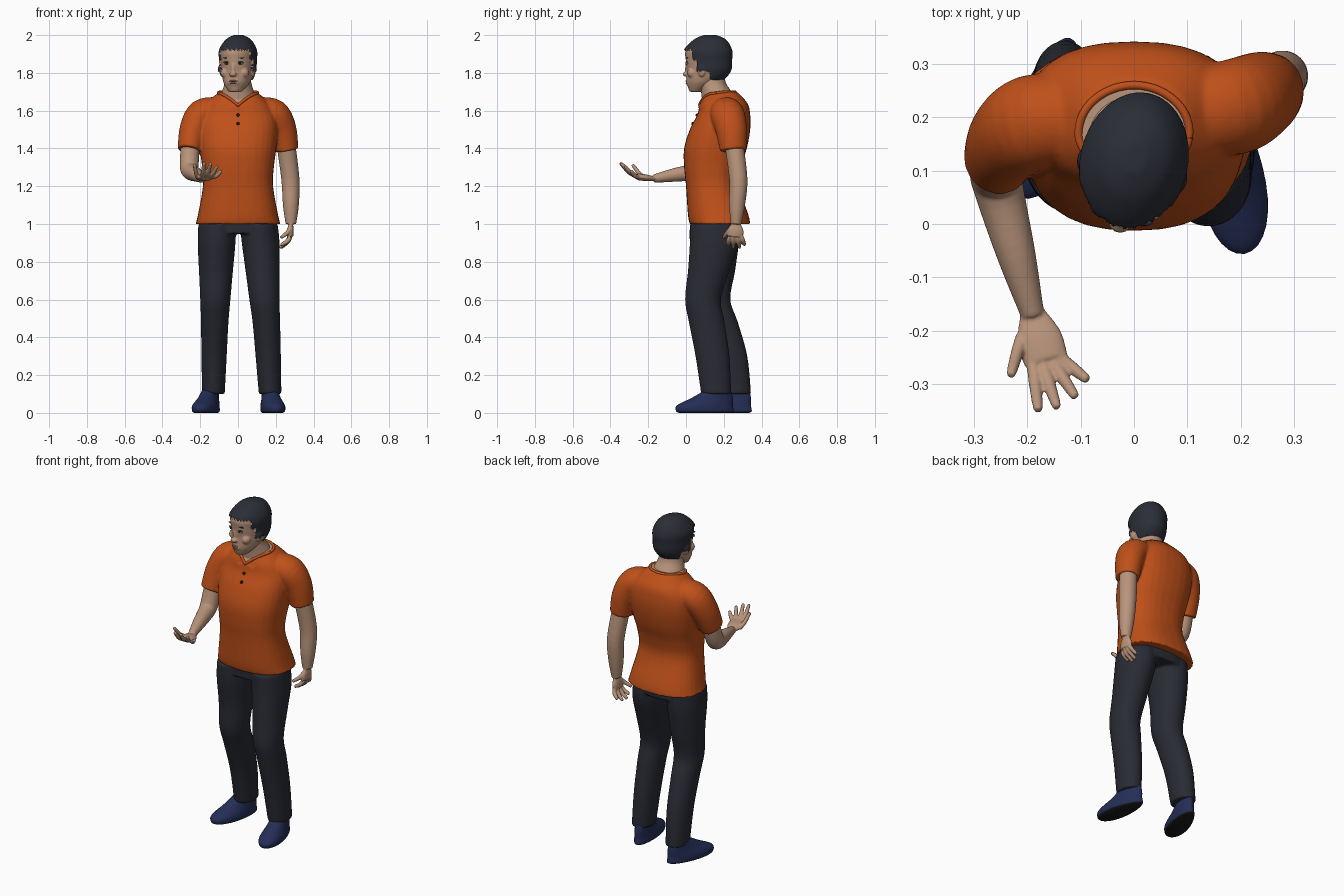
import bpy, bmesh, math
from mathutils import Vector, Matrix

if "Cube" in bpy.data.objects:
    bpy.data.objects.remove(bpy.data.objects["Cube"], do_unlink=True)

def material(name, *rgb):
    mat = bpy.data.materials.new(name)
    mat.use_nodes = True
    mat.diffuse_color = (*rgb, 1)
    mat.node_tree.nodes["Principled BSDF"].inputs["Base Color"].default_value = (*rgb, 1)
    return mat

SKIN = material("skin", .49, .3, .2)
HAIR = material("hair", .024, .027, .038)
ORANGE = material("orange cloth", .52, .08, .01)
TROUSER = material("dark trouser cloth", .022, .024, .033)
SHOE = material("blue shoe", .018, .027, .095)
DARK = material("dark sole and buttons", .01, .01, .01)
LIP = material("lips", .36, .19, .13)
EYE = material("eye white", .5, .44, .4)
ALONG_X, ALONG_Y, ALONG_Z = (Vector(row) for row in Matrix.Identity(3))

def catmull(points, steps=5):
    """Smoothly resample a list of number tuples."""
    result, last = [], len(points) - 1
    for i in range(last):
        before, start, end, after = (points[max(0, min(last, i + k))] for k in (-1, 0, 1, 2))
        for t in (step / steps for step in range(steps)):
            result.append([q + t / 2 * (r - p + t * (2 * p - 5 * q + 4 * r - w + t * (3 * (q - r) + w - p)))
                           for p, q, r, w in zip(before, start, end, after)])
    return result + [list(points[last])]

def skin_rings(bm, rings, axis=None, power=2, sides=32):
    """Skin rings (x, y, z, radius, radius); level rings unless an axis is given."""
    rings = catmull(rings)
    centres = [Vector(ring[:3]) for ring in rings]
    loops = []
    for i, (centre, ring) in enumerate(zip(centres, rings)):
        u, v = ALONG_X, ALONG_Y
        if axis:
            along = (centres[min(i + 1, len(rings) - 1)] - centres[max(i - 1, 0)]).normalized()
            u = (axis - along * axis.dot(along)).normalized()
            v = along.cross(u)
        loop = []
        for turn in (math.tau * k / sides for k in range(sides)):
            c, s = (math.copysign(abs(w) ** (2 / power), w) for w in (math.cos(turn), math.sin(turn)))
            loop.append(bm.verts.new(centre + u * c * ring[-2] + v * s * ring[-1]))
        loops.append(loop)
    faces = [bm.faces.new(loops[0]), bm.faces.new(loops[-1])]
    for low, high in zip(loops, loops[1:]):
        faces += [bm.faces.new((low[k - 1], low[k], high[k], high[k - 1])) for k in range(sides)]
    bmesh.ops.recalc_face_normals(bm, faces=faces)

def stack(bm, rings, start_x=0, end_x=0, power=2):
    """Level rings (z, y, half width, half depth), drifting sideways from start_x to end_x."""
    drift = (end_x - start_x) / (len(rings) - 1)
    skin_rings(bm, [(start_x + drift * i, y, z, width, depth)
                    for i, (z, y, width, depth) in enumerate(rings)], power=power)

def limb(bm, points, axis, flat=1, sides=32):
    """Tube through points (x, y, z, radius), flattened across the axis."""
    skin_rings(bm, [(*point, point[-1] * flat) for point in points], axis, sides=sides)

def ball(bm, centre, size):
    matrix = Matrix.Translation(centre) @ Matrix.Diagonal((*size, 1))
    bmesh.ops.create_uvsphere(bm, u_segments=20, v_segments=12, radius=1, matrix=matrix)

def finish(name, bm, mats, voxel=0, smooth=0, rule=None):
    """Make an object; melt overlapping parts together; choose the second colour by a rule."""
    ob = bpy.data.objects.new(name, bpy.data.meshes.new(name))
    bpy.context.collection.objects.link(ob)
    bm.to_mesh(ob.data)
    bm.free()
    if voxel:
        remesh = ob.modifiers.new("melt", "REMESH")
        remesh.mode, remesh.voxel_size = "VOXEL", voxel
        relax = ob.modifiers.new("relax", "SMOOTH")
        relax.factor, relax.iterations = .5, smooth
        mesh = bpy.data.meshes.new_from_object(ob.evaluated_get(bpy.context.evaluated_depsgraph_get()))
        ob.modifiers.clear()
        ob.data = mesh
    ob.data.materials.clear()
    for mat in mats:
        ob.data.materials.append(mat)
    for face in ob.data.polygons:
        face.use_smooth = True
        face.material_index = int(rule(face.center)) if rule else 0
    return ob

# Trousers: hips and two legs of equal girth, the left one stepping forward
bm = bmesh.new()
stack(bm, [(1.05, .16, .19, .13), (.95, .16, .2, .13)], power=2.4)
heights = (1, .9, .75, .6, .48, .3, .1)
widths = (.1, .1, .09, .08, .073, .067, .06)
depths = (.13, .13, .11, .095, .095, .09, .08)
left_path = (.15, .15, .12, .09, .11, .14, .16)
right_path = (.15, .15, .15, .14, .18, .235, .265)
stack(bm, list(zip(heights, left_path, widths, depths)), .11, .17)
stack(bm, list(zip(heights, right_path, widths, depths)), -.11, -.13)
finish("trousers", bm, [TROUSER], .008, 5)

# Shirt: boxy torso, two short sleeves and a skin-coloured neck opening
NECK_WIDTH, NECK_DEPTH, NECK_Y, V_HEIGHT = .108, .1, .16, 1.63

def in_neckline(p):
    if p.y < NECK_Y:
        return abs(p.x) < NECK_WIDTH and p.z > V_HEIGHT + .6 * abs(p.x)
    return p.z > V_HEIGHT and math.hypot(p.x / NECK_WIDTH, (p.y - NECK_Y) / NECK_DEPTH) < 1

bm = bmesh.new()
stack(bm, [(1, .18, .225, .16), (1.05, .17, .212, .16), (1.2, .14, .186, .14), (1.3, .14, .19, .15),
           (1.4, .156, .203, .166), (1.5, .18, .21, .16), (1.58, .2, .2, .14), (1.64, .2, .165, .125),
           (1.7, .19, .1, .08)], power=2.4)
for side, path in ((-1, (.2, .19, .16, .12)), (1, (.21, .22, .24, .25))):
    outward = [side * x for x in (.11, .19, .235, .257)]
    limb(bm, list(zip(outward, path, (1.6, 1.58, 1.5, 1.39), (.08, .09, .083, .07))), ALONG_Y, flat=.9)
shirt = finish("shirt", bm, [ORANGE, SKIN], .007, 5, in_neckline)
bpy.context.view_layer.update()

def on_shirt(x, y, z):
    return shirt.closest_point_on_mesh(Vector((x, y, z)))[1]

# Collar: rounded at the back, a V at the front, with two flat points
bm = bmesh.new()
turns = [math.pi * k / 20 for k in range(21)]
back = [(NECK_WIDTH * math.cos(a), NECK_Y + NECK_DEPTH * math.sin(a), 1.7) for a in turns]
slants = [k / 10 for k in range(-9, 10)]
front = [(NECK_WIDTH * k, .07 + .09 * abs(k), V_HEIGHT + .065 * abs(k)) for k in slants]
limb(bm, [(*on_shirt(*point), .008) for point in back + front + back[:1]], ALONG_Z, sides=10)
for side in (-1, 1):
    flap = [on_shirt(side * x, y, z) + Vector((0, -.005, .003))
            for x, y, z in ((0, .06, 1.63), (.05, .06, 1.61), (.1, .1, 1.67))]
    bm.faces.new([bm.verts.new(point) for point in flap])
finish("collar", bm, [ORANGE])
bm = bmesh.new()
for height in (1.6, 1.55):
    ball(bm, on_shirt(0, 0, height), (.009, .007, .009))
finish("buttons", bm, [DARK])

# Arms and hands
def finger(bm, base, tip, bend, axis):
    middle = (base + tip) / 2 + bend
    end = tip + (tip - middle) * .1
    points = zip((base, middle, tip, end), (.012, .012, .009, .003))
    limb(bm, [(*point, radius) for point, radius in points], axis, sides=12)

def arm(name, path, knuckles, tips, thumb, bend):
    """Arm along a path, a flat palm, four fanned fingers and a thumb."""
    bm = bmesh.new()
    limb(bm, path, ALONG_X)
    first, last, first_tip, last_tip, thumb_base, thumb_tip = map(Vector, knuckles + tips + thumb)
    bend, across, wrist = Vector(bend), last - first, Vector(path[-1][:3])
    middle = (first + last) / 2
    palm = zip((wrist, wrist.lerp(middle, .5), middle), (.026, .042, .042))
    limb(bm, [(*point, radius) for point, radius in palm], across, flat=.42)
    for k in range(4):
        base, tip = first.lerp(last, k / 3), first_tip.lerp(last_tip, k / 3)
        longer = (tip - base).normalized() * .02 * math.sin(math.pi * k / 3)
        finger(bm, base, tip + longer, bend, across)
    finger(bm, thumb_base, thumb_tip, bend, across)
    finish(name, bm, [SKIN], .004, 3)

arm("right_arm", [(-.25, .14, 1.46, .05), (-.258, .1, 1.32, .05), (-.252, .06, 1.28, .046),
                  (-.22, -.06, 1.26, .036), (-.19, -.17, 1.24, .022)],
    ((-.19, -.26, 1.25), (-.14, -.25, 1.25)), ((-.18, -.345, 1.32), (-.09, -.29, 1.28)),
    ((-.21, -.21, 1.24), (-.23, -.28, 1.31)), (0, 0, -.01))
arm("left_arm", [(.25, .25, 1.45, .05), (.277, .277, 1.24, .048), (.28, .27, 1.1, .042), (.28, .265, 1, .028)],
    ((.275, .23, .93), (.275, .29, .94)), ((.23, .22, .89), (.245, .31, .89)),
    ((.275, .24, .98), (.23, .2, .93)), (.01, 0, 0))

# Neck
bm = bmesh.new()
stack(bm, [(1.65, .17, .1, .085), (1.7, .16, .085, .08), (1.75, .14, .07, .07), (1.82, .135, .065, .065)])
finish("neck", bm, [SKIN])

# Head: skull, short broad nose, cheeks and ears melted together, facing slightly to its right
TURN = Matrix.Translation((0, .117, 0)) @ Matrix.Rotation(math.radians(-13), 4, "Z")

def is_hair(p):
    line = 1.765 if p.y > .025 else 1.81 if p.y > -.04 else 1.87 if p.y > -.065 else 1.92
    return p.z > line + .004 * math.sin(p.x * 300 + p.y * 250)

bm = bmesh.new()
stack(bm, [(1.7, -.065, .035, .035), (1.75, -.03, .07, .085), (1.81, 0, .085, .113), (1.87, 0, .09, .12),
           (1.92, 0, .09, .12), (1.97, .01, .06, .08), (1.992, .01, .02, .03)])
ball(bm, (0, -.11, 1.82), (.013, .015, .04))
ball(bm, (0, -.12, 1.793), (.021, .017, .013))
ball(bm, (0, -.1, 1.75), (.036, .018, .022))
for side in (-1, 1):
    ball(bm, (side * .05, -.075, 1.8), (.027, .027, .027))
    ball(bm, (side * .087, -.015, 1.81), (.009, .02, .03))
head = finish("head", bm, [SKIN, HAIR], .005, 3, is_hair)
for vert, normal in [(v, v.normal.copy()) for v in head.data.vertices if is_hair(v.co)]:
    vert.co += normal * .009
head.data.transform(TURN)

# Face features, mirrored where they sit off the middle
for name, mat, centre, size in (
        ("eyes", EYE, (.036, -.105, 1.85), (.015, .008, .006)),
        ("irises", DARK, (.036, -.11, 1.85), (.007, .005, .006)),
        ("eyelashes", HAIR, (.036, -.107, 1.857), (.018, .008, .003)),
        ("eyebrows", HAIR, (.038, -.104, 1.88), (.022, .009, .003)),
        ("upper_lip", LIP, (0, -.112, 1.757), (.025, .01, .005)),
        ("lower_lip", LIP, (0, -.11, 1.746), (.021, .011, .006))):
    bm = bmesh.new()
    for side in (-1, 1) if centre[0] else (1,):
        ball(bm, (centre[0] * side, *centre[1:]), size)
    finish(name, bm, [mat]).data.transform(TURN)

# Shoes: soft slip-ons, broad at the toe, with dark soles
for name, x, y, yaw in (("left_shoe", .18, .1, 10), ("right_shoe", -.165, .2, -17)):
    bm = bmesh.new()
    stack(bm, [(0, 0, .05, .14), (.01, 0, .06, .155), (.04, 0, .06, .15), (.08, .04, .05, .11), (.12, .07, .045, .07)])
    for vert in bm.verts:
        vert.co.x *= 1 - vert.co.y * 1.2
    shoe = finish(name, bm, [SHOE, DARK], rule=lambda p: p.z < .008)
    shoe.data.transform(Matrix.Translation((x, y, 0)) @ Matrix.Rotation(math.radians(yaw), 4, "Z"))
